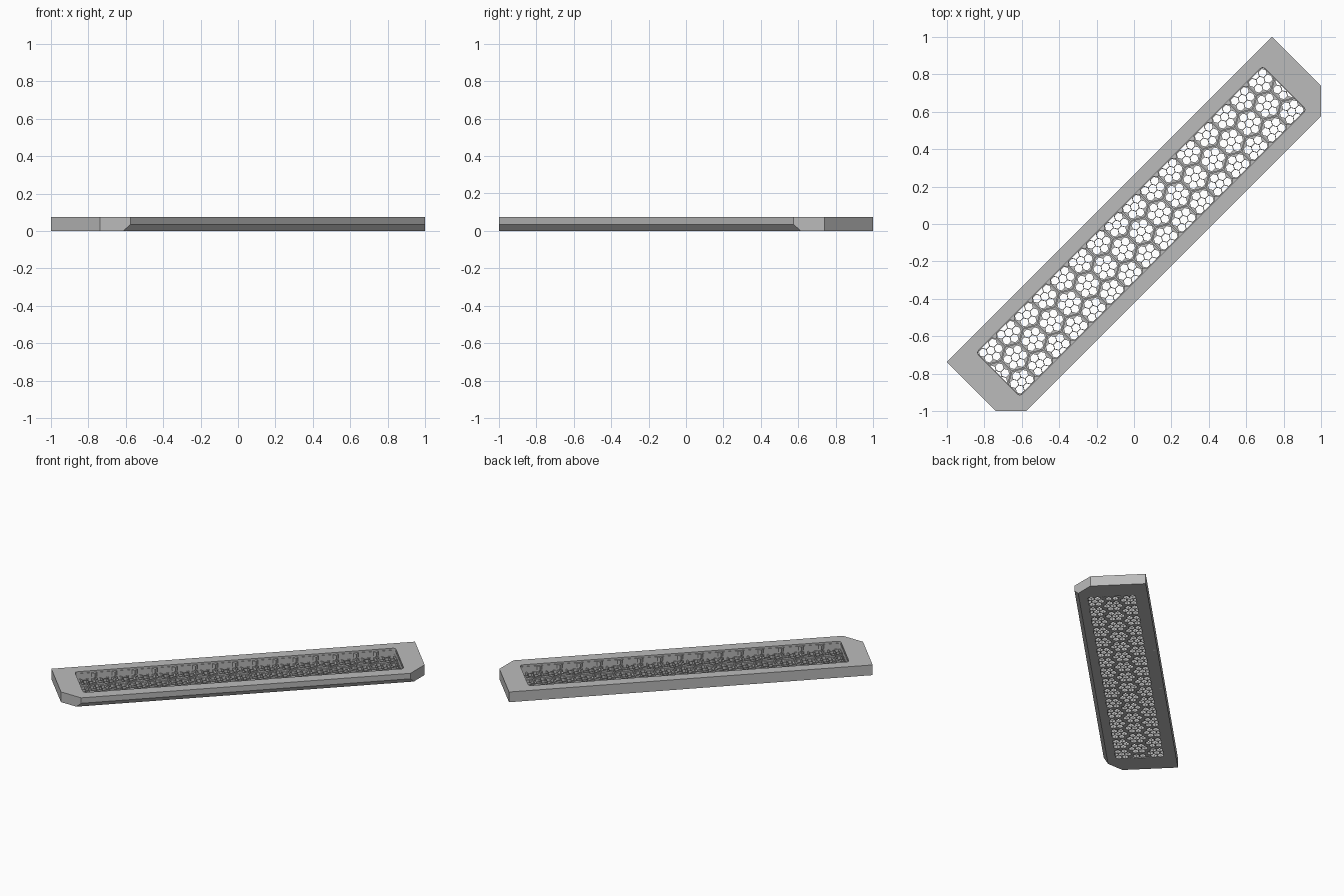
import bpy, bmesh
from math import cos, sin, pi, radians, sqrt

cube = bpy.data.objects.get("Cube")
if cube:
    bpy.data.objects.remove(cube, do_unlink=True)


def material(name, level):
    mat = bpy.data.materials.new(name)
    mat.use_nodes = True
    color = (level, level, level, 1)
    mat.diffuse_color = color
    mat.node_tree.nodes["Principled BSDF"].inputs["Base Color"].default_value = color
    return mat


grey = material("grey metal", 0.5)
light = material("light grey", 0.75)

# Shared sizes, measured along (u) and across (v) the diagonal plate
HALF_U, V_LOW, V_HIGH, CUT = 1.229, -0.3, 0.186, 0.116
PANEL_U, PANEL_V, MID_V = 1.084, 0.165, -0.055
PITCH = 0.136
ROW = PITCH * sqrt(3) / 2


def polygon(u, v, inradius, start, sides=6):
    r = inradius / cos(pi / sides)
    return [(u + r * cos(start + 2 * pi * i / sides),
             v + r * sin(start + 2 * pi * i / sides)) for i in range(sides)]


def rectangle(hu, hv):
    return [(-hu, MID_V - hv), (hu, MID_V - hv), (hu, MID_V + hv), (-hu, MID_V + hv)]


def clip(points, margin):
    """Cut a convex polygon to the panel rectangle."""
    for axis, middle, half in ((0, 0, PANEL_U), (1, MID_V, PANEL_V)):
        for sign in (-1, 1):
            kept = []
            dist = [half - margin - sign * (p[axis] - middle) for p in points]
            for i, p in enumerate(points):
                j = (i + 1) % len(points)
                q = points[j]
                if dist[i] >= 0:
                    kept.append(p)
                if dist[i] * dist[j] < 0:
                    t = dist[i] / (dist[i] - dist[j])
                    kept.append((p[0] + t * (q[0] - p[0]), p[1] + t * (q[1] - p[1])))
            points = kept
    return points


def area(points):
    pairs = zip(points, points[1:] + points[:1])
    return abs(sum(a[0] * b[1] - b[0] * a[1] for a, b in pairs)) / 2


def slab(name, outlines, low, high, mat, edit=None):
    """Extrude filled outlines (later ones are holes) between two heights."""
    curve = bpy.data.curves.new(name, "CURVE")
    curve.dimensions = "2D"
    curve.fill_mode = "BOTH"
    curve.extrude = (high - low) / 2
    for outline in outlines:
        spline = curve.splines.new("POLY")
        spline.points.add(len(outline) - 1)
        for point, (u, v) in zip(spline.points, outline):
            point.co = (u, v, 0, 1)
        spline.use_cyclic_u = True
    helper = bpy.data.objects.new(name + "_outline", curve)
    bpy.context.collection.objects.link(helper)
    deps = bpy.context.evaluated_depsgraph_get()
    mesh = bpy.data.meshes.new_from_object(helper.evaluated_get(deps))
    bpy.data.objects.remove(helper, do_unlink=True)
    bm = bmesh.new()
    bm.from_mesh(mesh)
    bmesh.ops.remove_doubles(bm, verts=bm.verts, dist=0.0001)
    bmesh.ops.translate(bm, verts=bm.verts, vec=(0, 0, (low + high) / 2))
    if edit:
        edit(bm)
    bmesh.ops.recalc_face_normals(bm, faces=bm.faces)
    for face in bm.faces:
        face.smooth = False
        face.material_index = 0
    bm.to_mesh(mesh)
    bm.free()
    mesh.name = name
    mesh.materials.clear()
    mesh.materials.append(mat)
    obj = bpy.data.objects.new(name, mesh)
    obj.rotation_euler.z = radians(45)
    bpy.context.collection.objects.link(obj)
    return obj


# Frame: long plate with two cut corners and an undercut along the front edge
def undercut(bm):
    bmesh.ops.bisect_plane(bm, geom=bm.verts[:] + bm.edges[:] + bm.faces[:],
                           plane_co=(0, 0, 0.035), plane_no=(0, 0, 1))
    for vert in bm.verts:
        if vert.co.z < 0.001 and vert.co.y < V_LOW + 0.001:
            vert.co.y += 0.027
            vert.co.x += 0.027 if vert.co.x > 0 else -0.027


outer = [(-HALF_U, V_HIGH), (-HALF_U, V_LOW + CUT), (-HALF_U + CUT, V_LOW),
         (HALF_U - CUT, V_LOW), (HALF_U, V_LOW + CUT), (HALF_U, V_HIGH)]
radius = 0.02
opening = []
for corner, (su, sv) in enumerate(((1, 1), (-1, 1), (-1, -1), (1, -1))):
    for step in range(5):
        a = (corner + step / 4) * pi / 2
        opening.append((su * (PANEL_U - radius) + radius * cos(a),
                        MID_V + sv * (PANEL_V - radius) + radius * sin(a)))
slab("frame", [outer, opening], 0, 0.075, grey, undercut)

# Honeycomb: three rows of large cells, each with seven small openings
centres = [(k * PITCH, MID_V) for k in range(-8, 9)]
for side in (-1, 1):
    centres += [((k - 7.5) * PITCH, MID_V + side * ROW) for k in range(16)]
cells, openings = [], []
for u, v in centres:
    cells.append(clip(polygon(u, v, PITCH / 2 - 0.004, pi / 6), 0.003))
    spots = [(u, v)] + polygon(u, v, 0.043 * cos(pi / 6), pi / 6)
    for su, sv in spots:
        openings.append(clip(polygon(su, sv, 0.0195, 0), 0.004))
openings = [p for p in openings if len(p) > 2 and area(p) > 0.0001]
panel = rectangle(PANEL_U, PANEL_V)
slab("perforated_floor", [panel] + openings, 0, 0.02, grey)
slab("cell_ridges", [panel] + cells, 0.02, 0.032, grey)

# Scalloped lining: pointed ribs between the cells on both long walls
ribs = []
for side in (-1, 1):
    wall = MID_V + side * (PANEL_V - 0.003)
    for k in range(-7, 8):
        u = -side * k * PITCH
        ribs += [(u + side * 0.018, wall), (u, wall - side * 0.02),
                 (u - side * 0.018, wall)]
    ribs += [(-side * (PANEL_U - 0.003), wall)]
    ribs += [(-side * (PANEL_U - 0.003), MID_V - side * (PANEL_V - 0.003))]
slab("scalloped_lining", [panel, ribs], 0.032, 0.062, grey)

# Small studs under the back edge
for i, u in enumerate((0.34, -0.17)):
    slab(f"stud_{i + 1}", [polygon(u, 0.165, 0.009, 0, 12)], 0, 0.004, light).location.z = -0.0005
